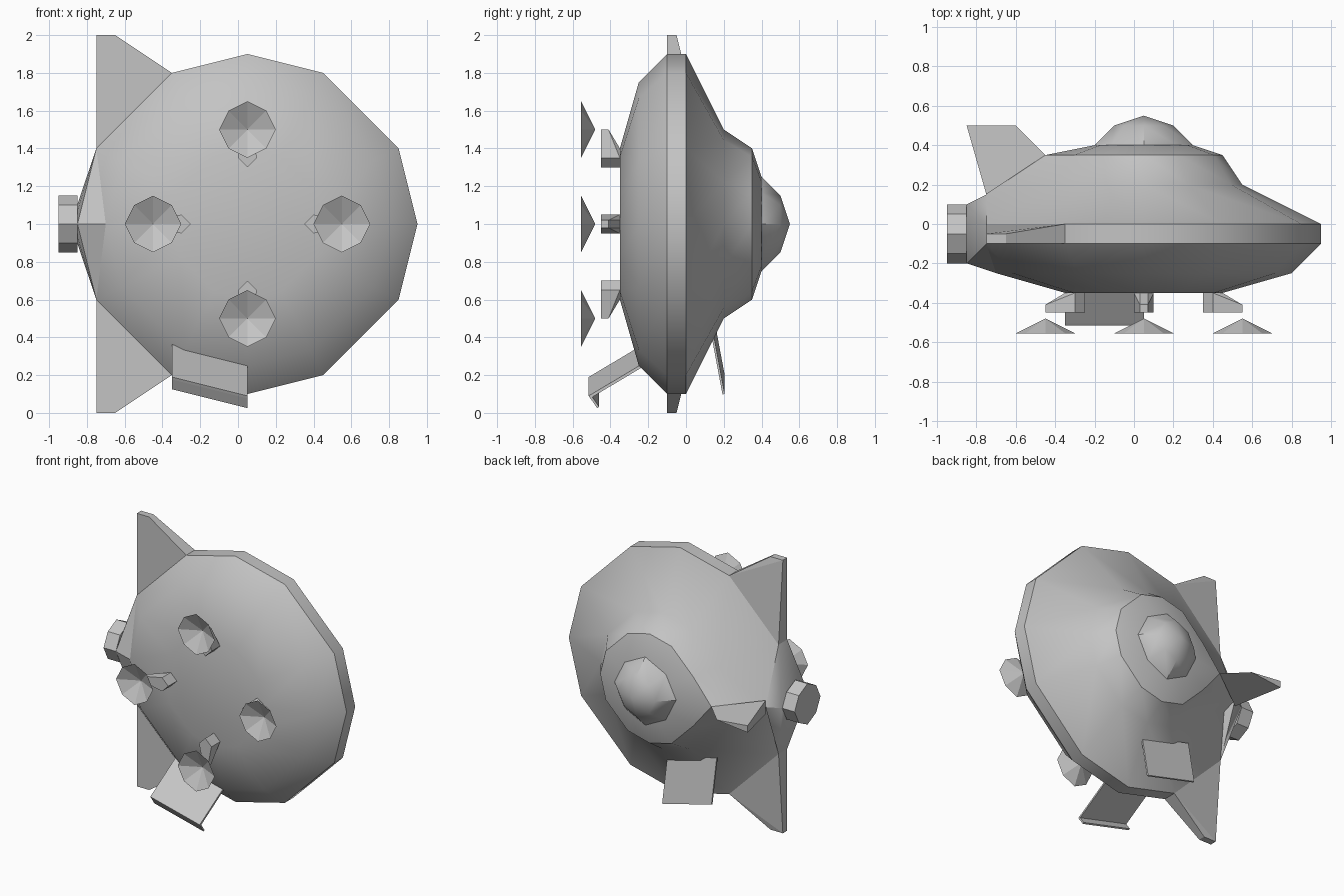
import bpy, bmesh, math
from mathutils import Vector

if "Cube" in bpy.data.objects:
    bpy.data.objects.remove(bpy.data.objects["Cube"])

grey = bpy.data.materials.new("hull_grey")
grey.use_nodes = True
colour = (0.55, 0.55, 0.55, 1)
grey.diffuse_color = colour
grey.node_tree.nodes["Principled BSDF"].inputs["Base Color"].default_value = colour

CX, CZ = 0.05, 1.0   # axis of the saucer


def finish(name, bm, smooth=None):
    bmesh.ops.recalc_face_normals(bm, faces=bm.faces)
    mesh = bpy.data.meshes.new(name)
    bm.to_mesh(mesh)
    bm.free()
    mesh.materials.append(grey)
    ob = bpy.data.objects.new(name, mesh)
    bpy.context.collection.objects.link(ob)
    if smooth:
        bpy.ops.object.select_all(action='DESELECT')
        ob.select_set(True)
        bpy.context.view_layer.objects.active = ob
        bpy.ops.object.shade_smooth_by_angle(angle=math.radians(smooth))
    return ob


def solid(name, points, smooth=None):
    """Convex solid around a few corner points."""
    bm = bmesh.new()
    for p in points:
        bm.verts.new(p)
    res = bmesh.ops.convex_hull(bm, input=bm.verts)
    loose = [v for v in res["geom_interior"] if isinstance(v, bmesh.types.BMVert)]
    bmesh.ops.delete(bm, geom=loose, context='VERTS')
    bmesh.ops.dissolve_limit(bm, angle_limit=0.01, verts=bm.verts, edges=bm.edges)
    return finish(name, bm, smooth)


def loft(bm, rings):
    for a, b in zip(rings, rings[1:]):
        n = len(a)
        for i in range(n):
            bm.faces.new((a[i], a[(i + 1) % n], b[(i + 1) % n], b[i]))


# Outline patterns as fractions of the radius
quarter = [(1, 0), (8 / 9, 4 / 9), (4 / 9, 8 / 9)]
eighth = [(1, 0), (2 / 3, 2 / 3)]


def around(pattern):
    pts = []
    for k in range(4):
        for x, z in pattern:
            for _ in range(k):
                x, z = -z, x
            pts.append((x, z))
    return pts


# Saucer hull: each ring is depth, radius, and the pulled-out tail point
bm = bmesh.new()
rings = []
for y, r, tail_x, tail_y in [(-0.35, 0.4, -0.35, -0.35), (-0.25, 0.75, -0.7, -0.25),
                             (-0.1, 0.9, -0.85, -0.1), (0, 0.9, -0.85, 0),
                             (0.2, 0.5, -0.75, 0.15), (0.35, 0.4, -0.45, 0.35)]:
    ring = [bm.verts.new((CX + x * r, y, CZ + z * r)) for x, z in around(quarter)]
    ring[6].co = (tail_x, tail_y, CZ)
    rings.append(ring)
loft(bm, rings)
bm.faces.new(rings[0])
# gentle cap rising to the foot of the dome
foot = [bm.verts.new((CX + x * 0.25, 0.4, CZ + z * 0.25)) for x, z in around(quarter)]
loft(bm, [rings[-1], foot])
bm.faces.new(foot)
finish("saucer_hull", bm, 35)

# Dome
bm = bmesh.new()
dome = [[bm.verts.new((CX + x * r, y, CZ + z * r)) for x, z in around(eighth)]
        for y, r in [(0.38, 0.26), (0.4, 0.25), (0.5, 0.15)]]
loft(bm, dome)
apex = bm.verts.new((CX, 0.55, CZ))
for i in range(8):
    bm.faces.new((dome[-1][i], dome[-1][(i + 1) % 8], apex))
bm.faces.new(dome[0])
finish("dome", bm, 30)

# Tail nozzle and the neck that blends it into the hull
octagon = [(-0.05 + a * 0.15, CZ + b * 0.15) for a, b in around(eighth)]
solid("tail_nozzle", [(x, y, z) for x in (-0.95, -0.85) for y, z in octagon])
solid("tail_neck", [(-0.85, y, CZ + (z - CZ) * 0.7) for y, z in octagon]
      + [(-0.75, y, CZ + s * 0.4) for y in (-0.1, 0) for s in (-1, 1)]
      + [(-0.7, -0.25, CZ), (-0.75, 0.15, CZ)], 35)

# Upper and lower fins
for s, name in ((1, "upper_fin"), (-1, "lower_fin")):
    corners = [(-0.75, 0.4, 0), (-0.35, 0.8, 0), (-0.75, 1, -0.05), (-0.65, 1, -0.05)]
    solid(name, [(x, y, CZ + s * h) for x, h, back in corners for y in (-0.1, back)])

# Rear fin: sharp leading edge, thicker trailing edge
solid("rear_fin", [(-0.45, 0.35, CZ), (-0.6, 0.5, CZ)]
      + [(-0.75, 0.15, CZ + s * 0.05) for s in (-1, 1)]
      + [(-0.85, 0.5, CZ + s * 0.025) for s in (-1, 1)])


# Slanted plates hanging under the hull
def plate(name, start, end, thick):
    a, b = Vector(start), Vector(end)
    d = (b - a).normalized()
    n = Vector((-d.y, d.x)) * thick
    solid(name, [(x, p.x, p.y - drop) for x, drop in ((-0.35, 0), (0.05, 0.1))
                 for p in (a, b, a + n, b + n)])


plate("front_ramp", (-0.2, 0.378), (-0.515, 0.19), 0.015)
plate("front_ramp_lip", (-0.515, 0.19), (-0.47, 0.125), 0.012)
plate("rear_flap", (0.145, 0.52), (0.205, 0.2), -0.012)

# Four dishes on brackets, one on each side of the axis
bracket = [(0, 0.3, -0.35), (0, 0.3, -0.45)]
for s in (-1, 1):
    bracket += [(s * 0.05, 0.35, -0.35), (s * 0.05, 0.35, -0.45), (s * 0.02, 0.4, -0.35),
                (s * 0.02, 0.5, -0.41), (s * 0.02, 0.5, -0.45)]
for k, side in enumerate(("top", "right", "bottom", "left")):
    c, s = round(math.cos(k * math.pi / 2)), round(math.sin(k * math.pi / 2))
    solid(side + "_bracket", [(CX + w * c - r * s, y, CZ + w * s + r * c) for w, r, y in bracket])
    bm = bmesh.new()
    px, pz = CX - 0.5 * s, CZ + 0.5 * c
    rim = [bm.verts.new((px + x * 0.15, -0.555, pz + z * 0.15)) for x, z in around(eighth)]
    tip = bm.verts.new((px, -0.48, pz))
    for i in range(8):
        bm.faces.new((rim[i], rim[(i + 1) % 8], tip))
    finish(side + "_dish", bm)
